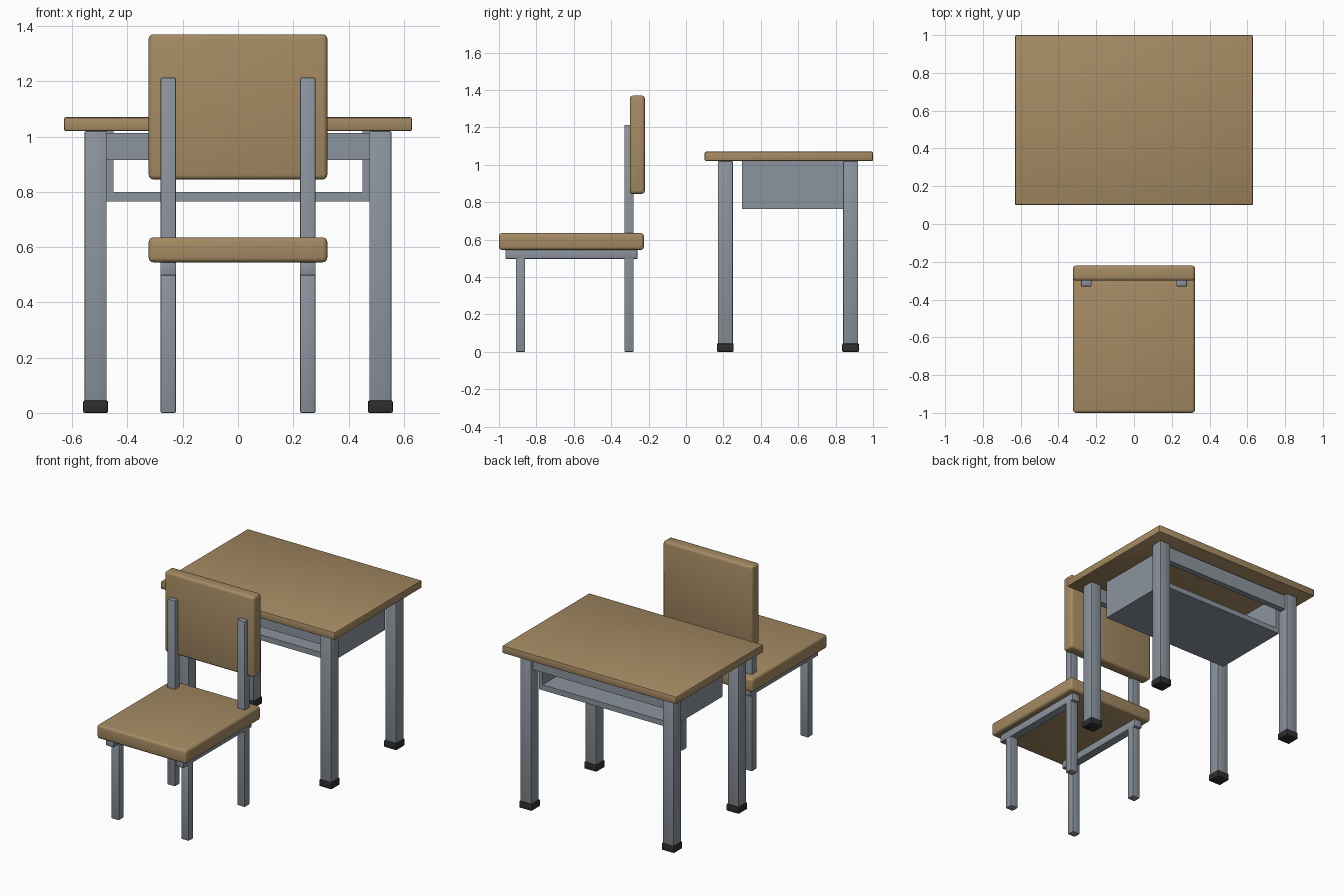
import bpy, math

if "Cube" in bpy.data.objects:
    bpy.data.objects.remove(bpy.data.objects["Cube"])


def material(name, rgb):
    m = bpy.data.materials.new(name)
    m.diffuse_color = (*rgb, 1)
    m.use_nodes = True
    m.node_tree.nodes["Principled BSDF"].inputs["Base Color"].default_value = m.diffuse_color
    return m


WOOD = material("wood", (0.376, 0.256, 0.125))
METAL = material("grey metal", (0.262, 0.296, 0.337))
RUBBER = material("black rubber", (0.027, 0.027, 0.027))


def box(name, x, y, z, mat, bevel=0.004, segments=2):
    """Bevelled box given by its (min, max) along each axis."""
    bpy.ops.mesh.primitive_cube_add(size=1)
    ob = bpy.context.object
    ob.name = name
    ob.location = [(a + b) / 2 for a, b in (x, y, z)]
    ob.scale = [b - a for a, b in (x, y, z)]
    bpy.ops.object.transform_apply(location=True, rotation=False, scale=True)
    ob.data.materials.append(mat)
    if bevel:
        mod = ob.modifiers.new("bevel", 'BEVEL')
        mod.width, mod.segments = bevel, segments
        bpy.ops.object.modifier_apply(modifier=mod.name)
        bpy.ops.object.shade_smooth_by_angle(angle=math.radians(35))
    return ob


def pair(name, x, y, z, mat, bevel=0.004):
    """The same box on the right and mirrored on the left."""
    box("right_" + name, x, y, z, mat, bevel)
    box("left_" + name, (-x[1], -x[0]), y, z, mat, bevel)


# Desk top
box("desk_top", (-0.63, 0.63), (0.10, 1.0), (1.02, 1.07), WOOD, 0.007)

# Desk legs, rubber feet and cross rails, front and back
for side, y in (("front", 0.21), ("back", 0.88)):
    pair(f"{side}_desk_leg", (0.475, 0.555), (y - 0.04, y + 0.04), (0.005, 1.02), METAL, 0.005)
    pair(f"{side}_desk_foot", (0.47, 0.56), (y - 0.045, y + 0.045), (0, 0.045), RUBBER, 0.006)
    box(f"{side}_desk_rail", (-0.48, 0.48), (y - 0.02, y + 0.02), (0.915, 1.012), METAL, 0)

# Book tray, open to the front and back
pair("tray_side", (0.45, 0.475), (0.30, 0.84), (0.765, 1.02), METAL, 0)
box("tray_floor", (-0.45, 0.45), (0.30, 0.84), (0.765, 0.80), METAL, 0)

# Chair seat and backrest
box("seat", (-0.323, 0.323), (-1.0, -0.225), (0.545, 0.635), WOOD, 0.016, 3)
box("backrest", (-0.323, 0.323), (-0.30, -0.22), (0.845, 1.37), WOOD, 0.016, 3)

# Chair frame
pair("chair_back_post", (0.225, 0.28), (-0.33, -0.28), (0, 1.213), METAL)
pair("chair_front_leg", (0.225, 0.28), (-0.91, -0.86), (0, 0.50), METAL)
pair("seat_rail", (0.224, 0.281), (-0.965, -0.26), (0.497, 0.55), METAL)
